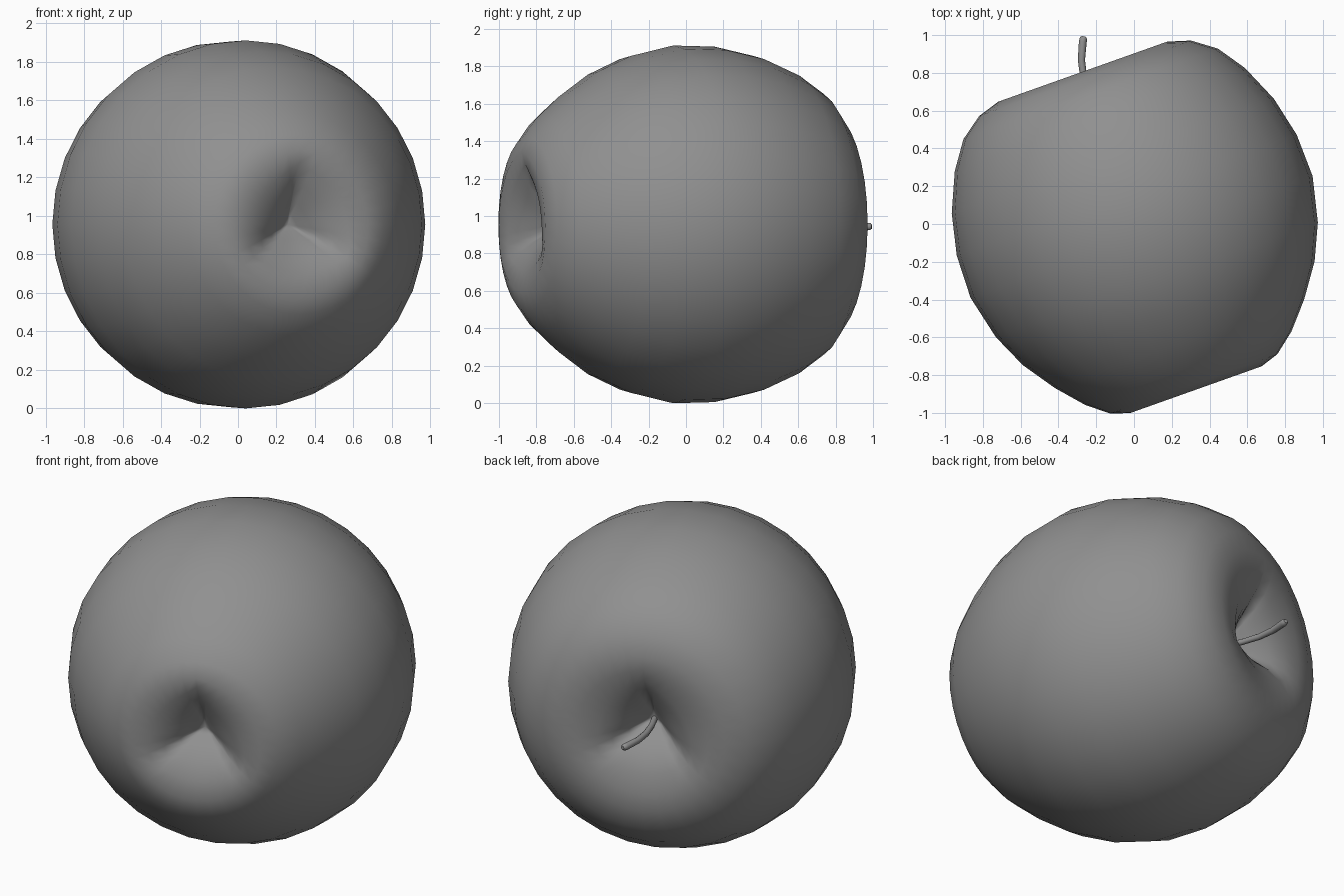
import bpy, bmesh, math
from mathutils import Vector

if "Cube" in bpy.data.objects:
    bpy.data.objects.remove(bpy.data.objects["Cube"])

# Core axis lies horizontally, stem end towards the back left
C = Vector((0.003, 0.003, 0.955))
A = Vector((-0.335, 0.942, 0)).normalized()
R = Vector((A.y, -A.x, 0))
U = Vector((0, 0, 1))

grey = bpy.data.materials.new("dark_grey")
grey.diffuse_color = (0.28, 0.28, 0.28, 1)
grey.use_nodes = True
grey.node_tree.nodes["Principled BSDF"].inputs["Base Color"].default_value = grey.diffuse_color


def place(r, t, h=0.0):
    return C + R * r + A * t + U * h


def finish(ob):
    ob.data.materials.clear()
    ob.data.materials.append(grey)
    for p in ob.data.polygons:
        p.use_smooth = True


# Apple body: (radius, distance along core, three-sidedness of the pit)
profile = [(0.0, 0.60, 0), (0.045, 0.63, 1), (0.11, 0.70, 0.9),
           (0.19, 0.77, 0.65), (0.28, 0.82, 0.35), (0.38, 0.845, 0.08),
           (0.475, 0.849, 0), (0.595, 0.812, 0), (0.715, 0.724, 0),
           (0.815, 0.58, 0), (0.905, 0.375, 0), (0.955, 0.155, 0),
           (0.961, -0.08, 0), (0.905, -0.32, 0), (0.82, -0.508, 0),
           (0.70, -0.68, 0), (0.58, -0.817, 0), (0.47, -0.905, 0),
           (0.375, -0.938, 0.08), (0.28, -0.92, 0.35), (0.19, -0.875, 0.65),
           (0.11, -0.815, 0.9), (0.045, -0.76, 1), (0.0, -0.735, 0)]
SEG = 32


def ring_point(bm, r, t, tri, i):
    a = 2 * math.pi * i / SEG
    # angle from the nearest flat side; creases run at 90, 210 and 330 degrees
    phi = (a - math.pi / 2) % (2 * math.pi / 3) - math.pi / 3
    r *= 1 + tri * (0.72 / math.cos(phi) - 1)
    return bm.verts.new(place(r * math.cos(a) + 0.011, t, r * math.sin(a) * 0.995))


bm = bmesh.new()
rings = []
for r, t, tri in profile:
    if r == 0:
        rings.append([bm.verts.new(place(0.011, t))] * SEG)
    else:
        rings.append([ring_point(bm, r, t, tri, i) for i in range(SEG)])
for a, b in zip(rings, rings[1:]):
    for i in range(SEG):
        j = (i + 1) % SEG
        bm.faces.new(list(dict.fromkeys((a[i], a[j], b[j], b[i]))))
bmesh.ops.recalc_face_normals(bm, faces=bm.faces)
me = bpy.data.meshes.new("apple_body")
bm.to_mesh(me)
bm.free()
body = bpy.data.objects.new("apple_body", me)
bpy.context.collection.objects.link(body)
finish(body)

# Stem: bent rod with a slightly thicker tip
cu = bpy.data.curves.new("stem", 'CURVE')
cu.dimensions = '3D'
cu.bevel_depth = 0.019
cu.bevel_resolution = 3
cu.use_fill_caps = True
pts = [(0.012, 0.58, 0.9), (0.0, 0.70, 0.9), (0.003, 0.81, 0.95),
       (0.025, 0.91, 1.0), (0.065, 1.0, 1.1), (0.074, 1.015, 1.0),
       (0.079, 1.023, 0.6)]
sp = cu.splines.new('POLY')
sp.points.add(len(pts) - 1)
for p, (r, t, w) in zip(sp.points, pts):
    p.co = (*place(r, t, -0.012), 1)
    p.radius = w
tmp = bpy.data.objects.new("stem_path", cu)
bpy.context.collection.objects.link(tmp)
dg = bpy.context.evaluated_depsgraph_get()
stem_mesh = bpy.data.meshes.new_from_object(tmp.evaluated_get(dg))
bpy.data.objects.remove(tmp)
stem = bpy.data.objects.new("stem", stem_mesh)
bpy.context.collection.objects.link(stem)
finish(stem)
